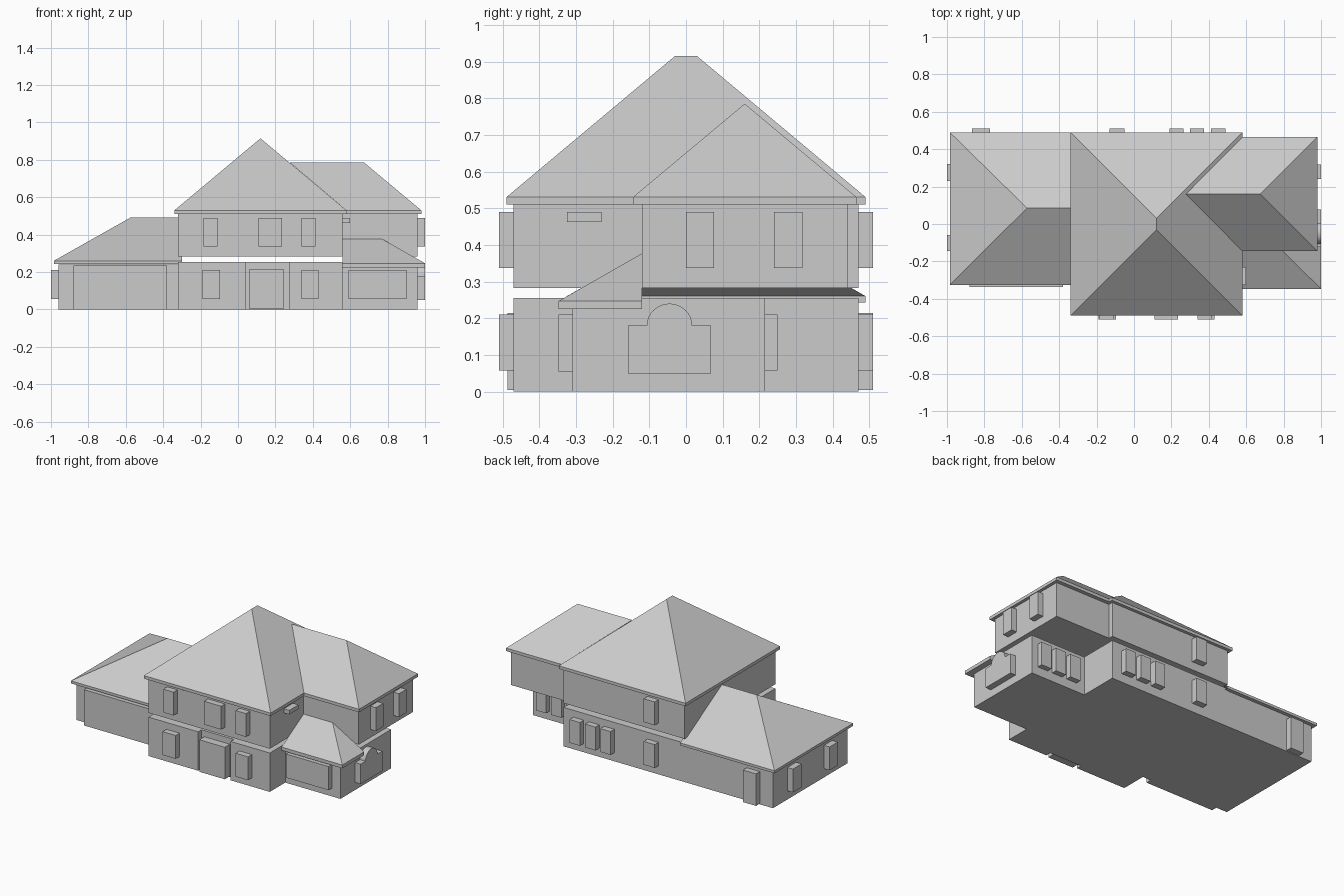
import bpy
from math import sin, cos, pi

if "Cube" in bpy.data.objects:
    bpy.data.objects.remove(bpy.data.objects["Cube"])


def mesh(name, verts, faces):
    me = bpy.data.meshes.new(name)
    me.from_pydata(verts, [], faces)
    me.update()
    ob = bpy.data.objects.new(name, me)
    bpy.context.collection.objects.link(ob)
    return ob


def prism(name, pts, lo, hi, along_x=False):
    """Extrude a counter-clockwise outline along z, or a (y, z) outline along x."""
    n = len(pts)
    place = (lambda p, h: (h, *p)) if along_x else (lambda p, h: (*p, h))
    verts = [place(p, h) for h in (lo, hi) for p in pts]
    faces = [(i, (i + 1) % n, n + (i + 1) % n, n + i) for i in range(n)]
    faces += [tuple(reversed(range(n))), tuple(range(n, 2 * n))]
    return mesh(name, verts, faces)


def box(name, x0, x1, y0, y1, z0, z1):
    return prism(name, [(x0, y0), (x1, y0), (x1, y1), (x0, y1)], z0, z1)


def hip_roof(name, x0, x1, y0, y1, z0, z1, a, b, zr, ridge_y=False, open_end=False):
    """Eave slab z0..z1 with slopes rising to the ridge a-b at height zr."""
    rect = [(x0, y0), (x1, y0), (x1, y1), (x0, y1)]
    verts = [(*p, z) for z in (z0, z1) for p in rect] + [(*a, zr), (*b, zr)]
    faces = [(3, 2, 1, 0), (0, 1, 5, 4), (1, 2, 6, 5), (2, 3, 7, 6), (3, 0, 4, 7)]
    if ridge_y:
        faces += [(4, 5, 8), (5, 6, 9, 8), (6, 7, 9), (7, 4, 8, 9)]
    else:
        faces += [(4, 5, 9, 8), (5, 6, 9), (6, 7, 8, 9), (7, 4, 8)]
    if open_end == 'left':      # end buried in another roof
        faces = [f for f in faces if f not in ((7, 4, 8), (3, 0, 4, 7))]
    if open_end == 'right':     # end tucked between the floors
        faces = [f for f in faces if f not in ((5, 6, 9), (1, 2, 6, 5))]
    return mesh(name, verts, faces)


# Walls
prism("ground_floor_walls",
      [(-.32, -.47), (.04, -.47), (.04, -.435), (.275, -.435), (.275, -.47), (.56, -.47),
       (.56, -.12), (.96, -.12), (.96, .215), (.56, .215), (.56, .47), (-.32, .47)], 0, .255)
box("garage_walls", -.96, -.32, -.30, .47, 0, .24)
box("side_bay_walls", .56, .96, -.31, -.12, 0, .225)
prism("upper_floor_walls",
      [(-.32, -.47), (.56, -.47), (.56, -.12), (.96, -.12),
       (.96, .44), (.56, .44), (.56, .47), (-.32, .47)], .283, .51)

# Roofs
hip_roof("main_roof", -.34, .58, -.49, .49, .51, .53, (.12, -.03), (.12, .03), .915, ridge_y=True)
hip_roof("wing_roof", .58, .98, -.145, .465, .51, .53, (.278, .16), (.675, .16), .785,
         open_end='left')
# Right end of the garage ridge reaches just inside the main wall
garage = hip_roof("garage_roof", -.985, -.30, -.325, .49, .243, .26, (-.572, .085), (-.30, .085),
                  .493, open_end='right')
hip_roof("side_bay_roof", .56, 1.0, -.347, -.12, .225, .247, (.56, -.12), (.77, -.12), .377)

# Windows and doors: (start, end, bottom, top) along each wall
FRONT, BACK = (-.51, -.47), (.47, .51)
walls = {
    "front_window": (FRONT, [(-.185, -.11, .337, .49), (.11, .235, .337, .49), (.34, .415, .337, .49),
                             (-.19, -.095, .057, .21), (.34, .43, .057, .21)]),
    "front_door": ((-.487, -.435), [(.06, .245, .005, .215)]),
    "garage_door": ((-.338, -.30), [(-.88, -.38, 0, .235)]),
    "side_bay_window": ((-.347, -.31), [(.59, .9, .055, .21)]),
    "back_window": (BACK, [(-.13, -.05, .337, .49), (-.13, -.05, .057, .21)]
                    + [(x, x + .075, .057, .21) for x in (.19, .3, .413)]),
    "back_door": (BACK, [(-.865, -.77, .005, .215)]),
    "porch_window": ((.215, .25), [(x, x + .075, .057, .21) for x in (.62, .73, .84)]),
}
for name, ((y0, y1), spans) in walls.items():
    for x0, x1, z0, z1 in spans:
        box(name, x0, x1, y0, y1, z0, z1)

side_walls = {
    "wing_window": ((.96, 1.0), [(0, .077, .337, .49), (.24, .317, .337, .49)]),
    "small_high_window": ((.56, .6), [(-.325, -.23, .463, .49)]),
    "garage_window": ((-1.0, -.96), [(-.145, -.06, .057, .21), (.23, .32, .057, .21)]),
}
for name, ((x0, x1), spans) in side_walls.items():
    for y0, y1, z0, z1 in spans:
        box(name, x0, x1, y0, y1, z0, z1)

# Arched window on the right wall
arch = [(-.045 + .062 * cos(pi * i / 16), .18 + .06 * sin(pi * i / 16)) for i in range(17)]
prism("arched_window", [(-.158, .05), (.068, .05), (.068, .18)] + arch + [(-.158, .18)],
      .96, 1.0, along_x=True)
